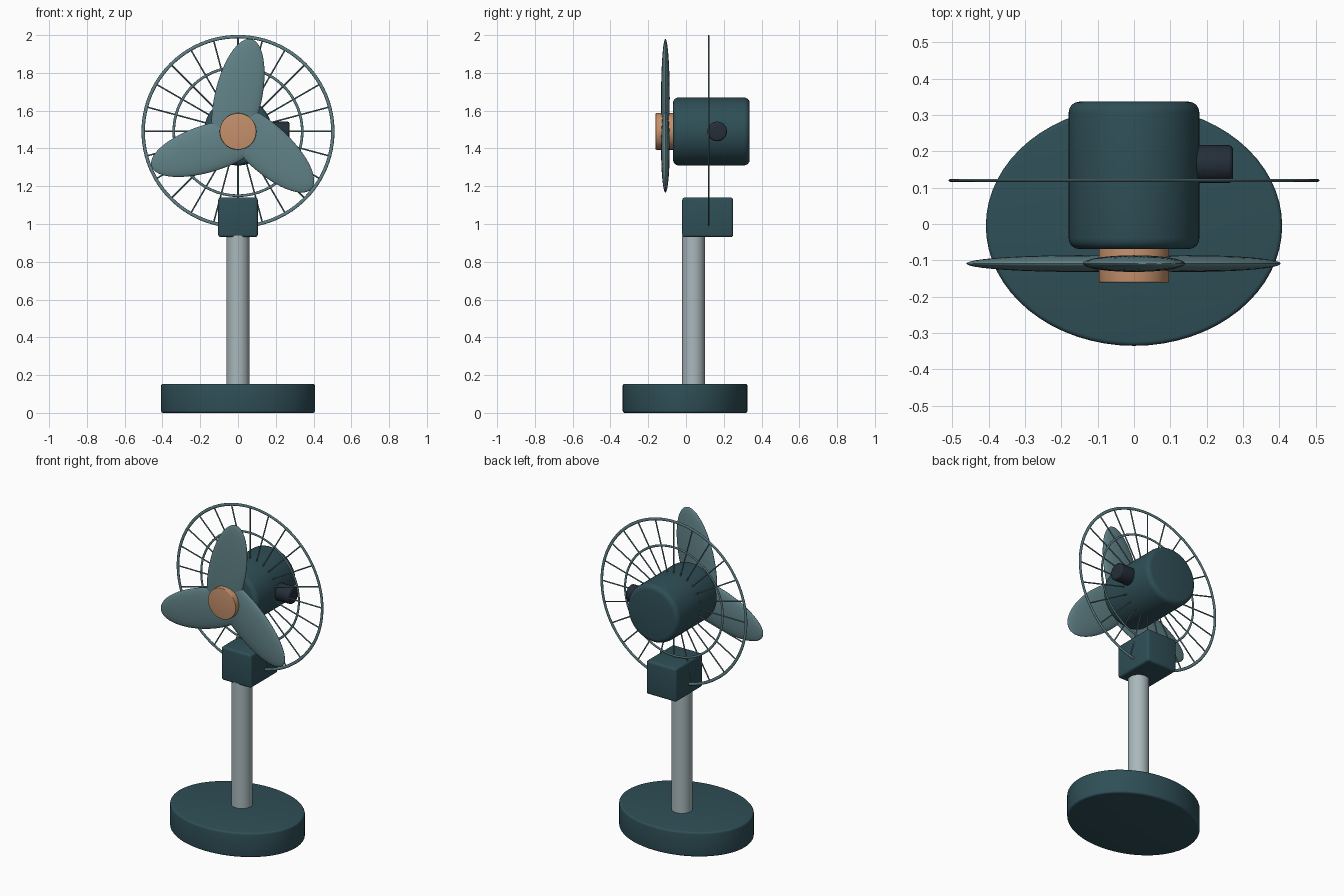
import bpy, bmesh, math
from mathutils import Matrix, Vector

cube = bpy.data.objects.get("Cube")
if cube:
    bpy.data.objects.remove(cube, do_unlink=True)


def material(name, rgb):
    mat = bpy.data.materials.new(name)
    mat.use_nodes = True
    mat.diffuse_color = (*rgb, 1)
    mat.node_tree.nodes["Principled BSDF"].inputs["Base Color"].default_value = (*rgb, 1)
    return mat


teal = material("dark teal", (0.028, 0.078, 0.095))
blue_grey = material("blue grey", (0.12, 0.225, 0.245))
silver = material("pale silver", (0.40, 0.48, 0.50))
copper = material("copper", (0.56, 0.28, 0.15))
charcoal = material("charcoal", (0.018, 0.027, 0.04))

HEAD_Z = 1.49
GUARD_Y = 0.12
ALONG_X = Matrix.Rotation(math.pi / 2, 4, 'Y')
ALONG_Y = Matrix.Rotation(math.pi / 2, 4, 'X')


def finish(name, bm, mat, location=(0, 0, 0), bevel=0):
    mesh = bpy.data.meshes.new(name)
    bm.to_mesh(mesh)
    bm.free()
    mesh.materials.append(mat)
    obj = bpy.data.objects.new(name, mesh)
    bpy.context.collection.objects.link(obj)
    obj.location = location
    bpy.ops.object.select_all(action='DESELECT')
    bpy.context.view_layer.objects.active = obj
    obj.select_set(True)
    if bevel:
        mod = obj.modifiers.new("rounded edges", 'BEVEL')
        mod.width = bevel
        mod.segments = 4
        mod.limit_method = 'ANGLE'
        mod.angle_limit = math.radians(40)
        bpy.ops.object.modifier_apply(modifier=mod.name)
    bpy.ops.object.shade_smooth_by_angle(angle=math.radians(35))
    return obj


def cylinder(name, mat, location, radius, depth, turn=Matrix(), bevel=0, stretch=(1, 1, 1)):
    bm = bmesh.new()
    bmesh.ops.create_cone(bm, cap_ends=True, segments=64, radius1=radius, radius2=radius,
                          depth=depth, matrix=turn)
    bmesh.ops.scale(bm, vec=stretch, verts=bm.verts)
    return finish(name, bm, mat, location, bevel)


def ring(name, radius, thickness):
    bpy.ops.mesh.primitive_torus_add(major_segments=96, minor_segments=10,
                                     major_radius=radius, minor_radius=thickness,
                                     location=(0, GUARD_Y, HEAD_Z), rotation=(math.pi / 2, 0, 0))
    obj = bpy.context.object
    obj.name = name
    obj.scale.z = 0.5
    obj.data.materials.append(blue_grey)
    bpy.ops.object.shade_smooth_by_angle(angle=math.radians(60))


# Stand: oval base, pole and neck block
cylinder("base", teal, (0, -0.005, 0.077), 0.408, 0.154, bevel=0.012, stretch=(1, 0.81, 1))
cylinder("pole", silver, (0, 0.04, 0.54), 0.061, 0.80)
bm = bmesh.new()
bmesh.ops.create_cube(bm, size=1)
bmesh.ops.scale(bm, vec=(0.21, 0.27, 0.21), verts=bm.verts)
finish("neck_block", bm, teal, (0, 0.115, 1.035), 0.014)

# Motor housing, side knob and hub
cylinder("motor_housing", teal, (0, 0.134, HEAD_Z), 0.18, 0.406, ALONG_Y, 0.03)
cylinder("side_knob", charcoal, (0.215, 0.165, HEAD_Z), 0.052, 0.115, ALONG_X, 0.012)
cylinder("hub", copper, (0, -0.105, HEAD_Z), 0.097, 0.112, ALONG_Y, 0.004)

# Three flattened oval blades, each swept a little off its radius
for i in range(3):
    bm = bmesh.new()
    bmesh.ops.create_uvsphere(bm, u_segments=40, v_segments=24, radius=1)
    bmesh.ops.scale(bm, vec=(0.125, 0.023, 0.322), verts=bm.verts)
    sweep = Matrix.Rotation(math.radians(12.5), 4, 'Y')
    place = Matrix.Rotation(math.radians(120 * i), 4, 'Y')
    bm.transform(place @ Matrix.Translation((0, 0, 0.175)) @ sweep)
    finish(f"blade_{i + 1}", bm, blue_grey, (0, -0.109, HEAD_Z))

# Guard: two rings and the spokes
ring("guard_outer_ring", 0.502, 0.009)
ring("guard_inner_ring", 0.34, 0.007)
bm = bmesh.new()
inner, outer, count = 0.08, 0.502, 24
for i in range(count):
    turn = Matrix.Rotation(math.tau * i / count, 4, 'Y')
    shift = Matrix.Translation((0, 0, (inner + outer) / 2))
    bmesh.ops.create_cone(bm, cap_ends=True, segments=8, radius1=0.004, radius2=0.004,
                          depth=outer - inner, matrix=turn @ shift)
finish("guard_spokes", bm, blue_grey, (0, GUARD_Y, HEAD_Z))
